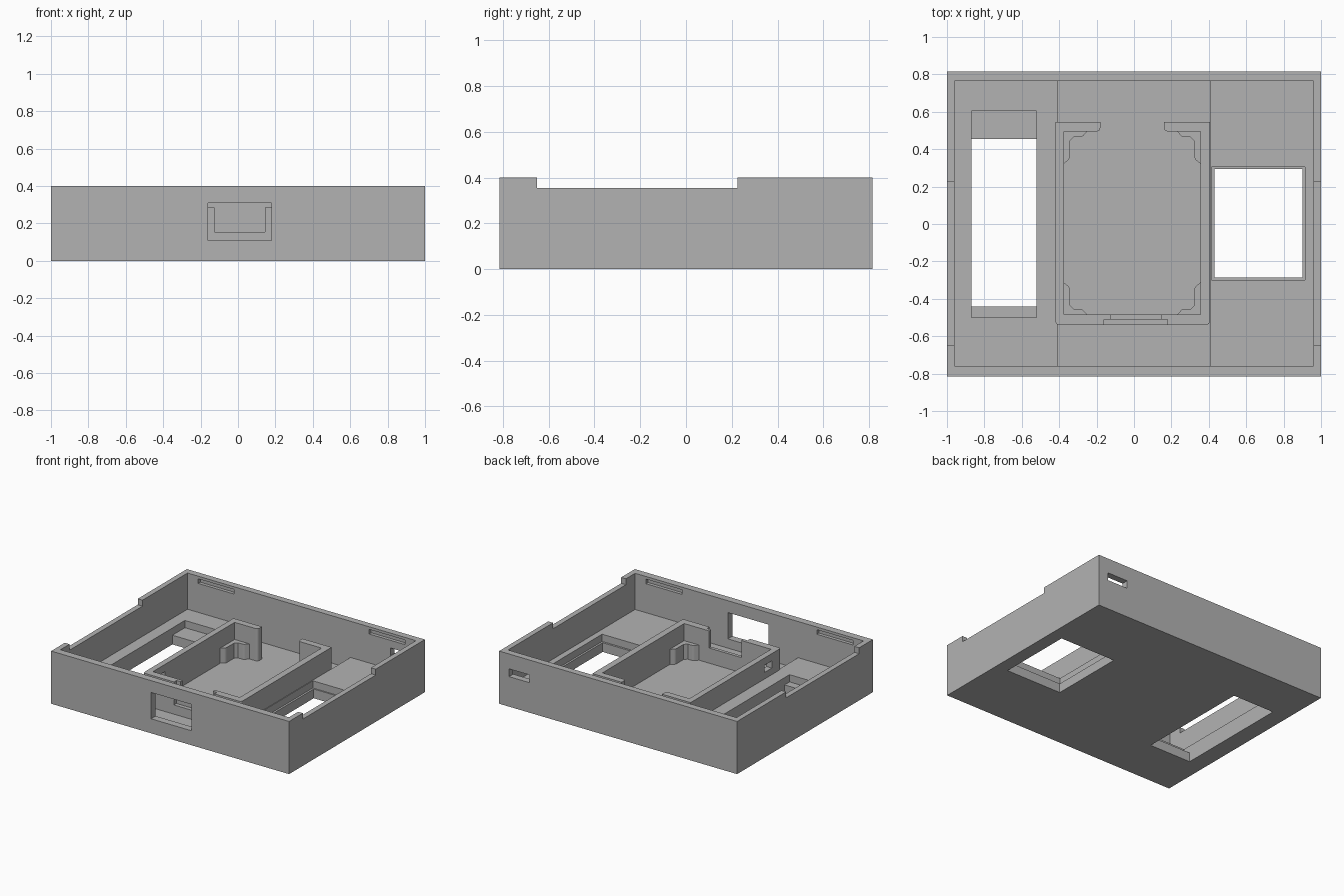
import bpy
import bmesh

default = bpy.data.objects.get("Cube")
if default:
    bpy.data.objects.remove(default, do_unlink=True)

grey = bpy.data.materials.new("plain grey")
grey.use_nodes = True
grey.diffuse_color = (0.45, 0.45, 0.45, 1)
grey.node_tree.nodes["Principled BSDF"].inputs["Base Color"].default_value = (0.45, 0.45, 0.45, 1)


def prism(name, points, z0, z1, rounded=(), radius=0.02):
    """Extrude an outline, rounding the upright edges at the chosen points."""
    bm = bmesh.new()
    low = [bm.verts.new((x, y, z0)) for x, y in points]
    high = [bm.verts.new((x, y, z1)) for x, y in points]
    bm.faces.new(low)
    bm.faces.new(high)
    n = len(points)
    for i in range(n):
        j = (i + 1) % n
        bm.faces.new((low[i], low[j], high[j], high[i]))
    if rounded:
        edges = [bm.edges.get((low[i], high[i])) for i in rounded]
        bmesh.ops.bevel(bm, geom=edges, offset=radius, segments=4, profile=0.5, affect='EDGES')
    bmesh.ops.recalc_face_normals(bm, faces=bm.faces)
    mesh = bpy.data.meshes.new(name)
    bm.to_mesh(mesh)
    bm.free()
    mesh.materials.append(grey)
    ob = bpy.data.objects.new(name, mesh)
    bpy.context.collection.objects.link(ob)
    return ob


def box(name, x0, x1, y0, y1, z0, z1):
    return prism(name, [(x0, y0), (x1, y0), (x1, y1), (x0, y1)], z0, z1)


def carve(ob, *bounds):
    """Cut a box-shaped volume out of a part."""
    cutter = box("cutter", *bounds)
    cutter.hide_render = True
    mod = ob.modifiers.new("cut", 'BOOLEAN')
    mod.operation = 'DIFFERENCE'
    mod.solver = 'EXACT'
    mod.object = cutter
    bpy.context.view_layer.objects.active = ob
    bpy.ops.object.modifier_apply(modifier=mod.name)
    bpy.data.objects.remove(cutter, do_unlink=True)


FLOOR, SHELF, TOP = 0.04, 0.125, 0.4
WINDOW = (-0.16, 0.18, -0.9, -0.51, 0.11, 0.31)

# Tray with raised side floors and a sunken middle channel
tray = box("tray", -1, 1, -0.815, 0.815, 0, TOP)
carve(tray, -0.96, 0.96, -0.76, 0.765, SHELF, 0.5)
carve(tray, -0.41, 0.41, -0.76, 0.765, FLOOR, 0.3)

# Lowered rims on both side walls
for side in (-1, 1):
    carve(tray, side - 0.1, side + 0.1, -0.65, 0.225, 0.355, 0.5)

# Front window and small rear port
carve(tray, *WINDOW)
carve(tray, 0.745, 0.917, 0.7, 0.9, 0.228, 0.287)

# Lid catch grooves inside the front and rear walls
for x0, x1 in ((-0.87, -0.568), (0.566, 0.868)):
    carve(tray, x0, x1, 0.7, 0.79, 0.345, 0.38)
    carve(tray, x0, x1, -0.785, -0.7, 0.345, 0.38)

# Stepped floor openings
carve(tray, -0.87, -0.52, -0.5, 0.605, 0.07, 0.2)
carve(tray, -0.87, -0.52, -0.44, 0.455, -0.1, 0.2)
carve(tray, 0.415, 0.915, -0.3, 0.305, 0.07, 0.124 + 0.02)
carve(tray, 0.43, 0.9, -0.285, 0.295, -0.1, 0.2)

# Cradle wall, open at the rear
outline = [(-0.42, -0.54), (0.405, -0.54), (0.405, 0.545), (0.16, 0.545),
           (0.16, 0.495), (0.355, 0.495), (0.355, -0.485), (-0.375, -0.485),
           (-0.375, 0.495), (-0.18, 0.495), (-0.18, 0.545), (-0.42, 0.545)]
cradle = prism("cradle_wall", outline, FLOOR - 0.01, 0.285, rounded=(0, 1, 4, 9))
carve(cradle, *WINDOW)
carve(cradle, -0.125, 0.145, -0.6, -0.4, 0.155, 0.4)
carve(cradle, -0.5, -0.36, -0.43, -0.34, 0.175, 0.23)

# L-shaped corner supports inside the cradle
for x, sx, side in ((-0.378, 1, "right"), (0.358, -1, "left")):
    for y, sy, end in ((-0.488, 1, "front"), (0.498, -1, "rear")):
        shape = [(0, 0), (0.13, 0), (0.1, 0.034), (0.055, 0.034),
                 (0.034, 0.055), (0.034, 0.15), (0, 0.178)]
        points = [(x + sx * u, y + sy * v) for u, v in shape]
        prism(f"{end}_{side}_support", points, FLOOR - 0.005, 0.155, rounded=(2, 5), radius=0.01)
